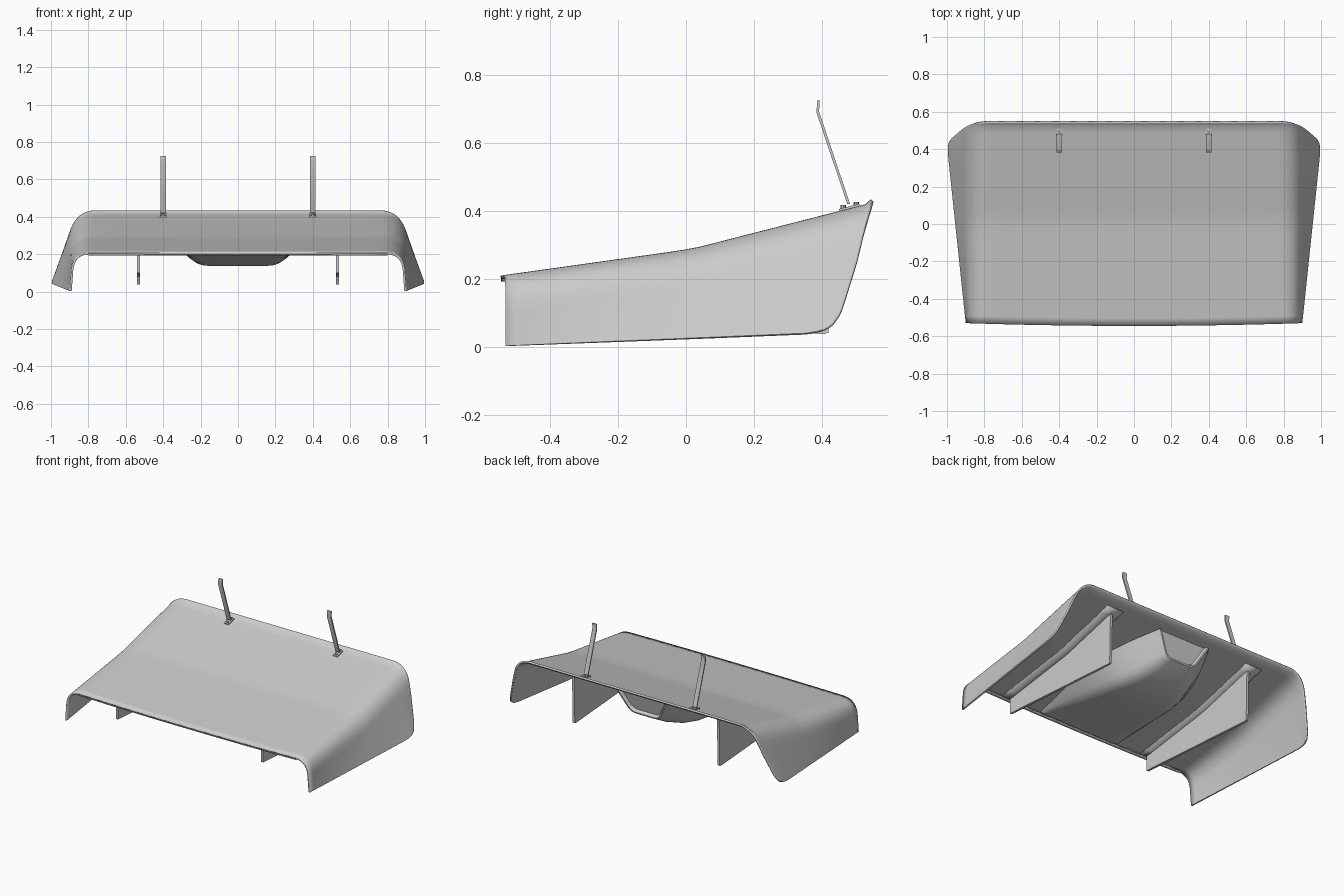
import bpy, bmesh, math
from mathutils import Vector

if "Cube" in bpy.data.objects:
    bpy.data.objects.remove(bpy.data.objects["Cube"])


def interp(table, v):
    if v <= table[0][0]:
        return table[0][1]
    for (a, p), (b, q) in zip(table, table[1:]):
        if v <= b:
            return p + (q - p) * (v - a) / (b - a)
    return table[-1][1]


def top_z(y):
    return interp([(-.545, .21), (-.03, .282), (.03, .292), (.545, .424)], y)


def finish(name, bm, angle=35, thickness=0, offset=-1, recalc=True):
    if recalc:
        bmesh.ops.recalc_face_normals(bm, faces=bm.faces)
    me = bpy.data.meshes.new(name)
    bm.to_mesh(me)
    bm.free()
    ob = bpy.data.objects.new(name, me)
    bpy.context.collection.objects.link(ob)
    if thickness:
        m = ob.modifiers.new("thickness", 'SOLIDIFY')
        m.thickness, m.offset = thickness, offset
    bpy.ops.object.select_all(action='DESELECT')
    bpy.context.view_layer.objects.active = ob
    ob.select_set(True)
    bpy.ops.object.shade_smooth_by_angle(angle=math.radians(angle))
    return ob


def grid(rows):
    bm = bmesh.new()
    vs = [[bm.verts.new(p) for p in r] for r in rows]
    for a, b in zip(vs, vs[1:]):
        for i in range(len(a) - 1):
            bm.faces.new((a[i], a[i + 1], b[i + 1], b[i]))
    return bm, vs


def prism(bm, yz, x0, x1):
    # side profile extruded along x
    f = bm.faces.new([bm.verts.new((x0, y, z)) for y, z in yz])
    r = bmesh.ops.extrude_face_region(bm, geom=[f])
    bmesh.ops.translate(bm, vec=(x1 - x0, 0, 0),
                        verts=[v for v in r['geom'] if isinstance(v, bmesh.types.BMVert)])


# Main shell: flat roof, rounded shoulder, flared side wall
FLAT, BEND, WALL = 8, 10, 16
END_Y = [(.040, .34), (.043, .37), (.049, .40), (.065, .43), (.10, .455),
         (.14, .468), (.25, .502), (.43, .545)]


def section(y, k):
    t = (y + .54) / 1.085
    zt = top_z(y)
    c = Vector((.885 - .02 * t, zt))
    b = Vector((.9 + .1 * min(1, (y + .53) / .95), .003 + .04 * min(1, (y + .54) / .95)))
    d = (b - c).normalized()
    r = .10
    p0, p2 = c - Vector((r, 0)), c + d * r
    if k <= FLAT:
        return Vector((p0.x * k / FLAT, zt))
    if k <= FLAT + BEND:
        s = (k - FLAT) / BEND
        return p0 * (1 - s) ** 2 + c * 2 * s * (1 - s) + p2 * s * s
    s = (k - FLAT - BEND) / WALL
    return p2.lerp(b, 1 - (1 - s) ** 2)


N = FLAT + BEND + WALL
ROWS = [j / 26 * .985 for j in range(27)] + [.993, 1]
rows = []
for t in ROWS:
    row = []
    for k in range(-N, N + 1):
        kk = abs(k)
        end = .545
        for _ in range(3):
            end = interp(END_Y, section(end, kk).y)
        x0 = section(-.54, kk).x
        start = -.545 + .015 * (x0 / .9) ** 2
        y = start + t * (end - start)
        p = section(y, kk)
        lip = .011 * max(0, (t - .985) / .015) * max(0, 1 - max(0, kk - FLAT) / BEND)
        row.append((math.copysign(p.x, k), y, p.y + lip))
    rows.append(row)
bm, _ = grid(rows)
finish("shell", bm, 40, .011, -1, recalc=False)

# Front lip under the leading edge
bm, _ = grid([[(x * .1, -.543 + .015 * (x / 9) ** 2 + dy, .197) for x in range(-8, 9)]
              for dy in (0, .02)])
finish("front_lip", bm, 35, .008, 0)

# Centre pod under the roof: y, half width at roof, half width at base, base z
KEYS = [(-.51, .30, .28, .192), (-.40, .312, .265, .183), (-.25, .33, .245, .166),
        (-.10, .345, .23, .149), (.05, .345, .22, .138), (.15, .325, .205, .138),
        (.25, .285, .18, .155), (.35, .235, .14, .19), (.43, .19, .105, .232)]
rows = []
for y, ht, hb, zb in KEYS:
    zt = top_z(y) - .011
    a, c, r = Vector((ht, zt)), Vector((hb, zb)), min(.06, hb * .4)
    d = (a - c)
    p0, p2 = c + d * min(.45, r / max(d.length, .01)), c - Vector((r, 0))
    half = [a, a.lerp(p0, .5)]
    half += [p0 * (1 - s) ** 2 + c * 2 * s * (1 - s) + p2 * s * s
             for s in (i / 6 for i in range(7))]
    tilt = .04 * max(0, (y - .1) / .33)
    pts = [(p.x, y + tilt * (p.y - zb) / (zt - zb), p.y) for p in half]
    rows.append(pts + [(-x, yy, z) for x, yy, z in reversed(pts)])
bm, vs = grid(rows)
cap = bm.faces.new(vs[-1])
bmesh.ops.recalc_face_normals(bm, faces=bm.faces)
if cap.normal.y < 0:
    bmesh.ops.reverse_faces(bm, faces=bm.faces)
bmesh.ops.inset_region(bm, faces=[cap], thickness=.01)
bmesh.ops.inset_region(bm, faces=[cap], thickness=.008, depth=-.02)
finish("centre_pod", bm, 35, recalc=False)

YS = [-.51 + .98 * i / 16 for i in range(17)]
for side, tag in ((-1, "left"), (1, "right")):
    # Fin flange strip that follows the roof underside
    bm, _ = grid([[(side * x, y, top_z(y) - .014) for x in (.48, .60)] for y in YS])
    finish("fin_flange_" + tag, bm, 35, .008, 0)

    # Vertical fin
    bm = bmesh.new()
    tops = [(y, top_z(y) - .013) for y in YS if y < .42] + [(.425, top_z(.425) - .013)]
    prism(bm, tops + [(.418, .042), (.405, .038), (-.51, .10)], side * .525, side * .541)
    finish("fin_" + tag, bm, 30)

    # Support stay: bent flat bar rising from the rear edge
    bm = bmesh.new()
    prism(bm, [(.474, .42), (.383, .69), (.386, .726), (.393, .726), (.391, .692), (.482, .42)],
          side * .415, side * .385)
    finish("stay_" + tag, bm, 30)

    # Stay foot with two bolts
    bm = bmesh.new()
    prism(bm, [(.45, top_z(.45) - .002), (.51, top_z(.51) - .002),
               (.51, top_z(.51) + .006), (.45, top_z(.45) + .006)],
          side * .417, side * .383)
    for y in (.462, .5):
        r = bmesh.ops.create_cone(bm, cap_ends=True, segments=8, radius1=.008,
                                  radius2=.008, depth=.012)
        bmesh.ops.translate(bm, verts=r['verts'], vec=(side * .4, y, top_z(y) + .008))
    finish("stay_foot_" + tag, bm, 30)
